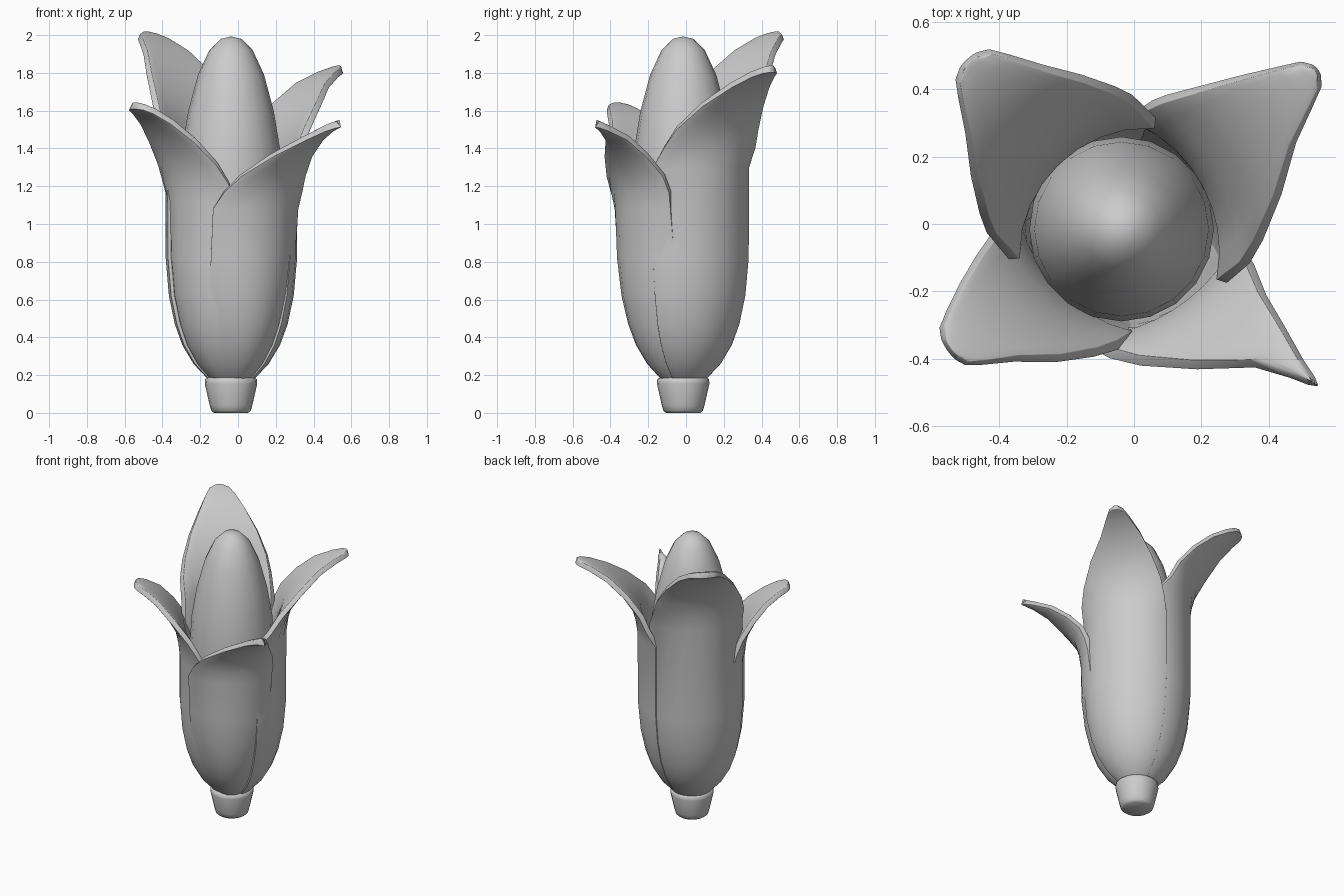
import bpy, bmesh, math
from mathutils import Vector

if "Cube" in bpy.data.objects:
    bpy.data.objects.remove(bpy.data.objects["Cube"], do_unlink=True)

CENTRE = Vector((-0.037, -0.015, 0))

grey = bpy.data.materials.new("soft grey")
grey.use_nodes = True
grey.diffuse_color = (0.6, 0.6, 0.6, 1)
grey.node_tree.nodes["Principled BSDF"].inputs["Base Color"].default_value = (0.6, 0.6, 0.6, 1)


def finish(name, bm):
    mesh = bpy.data.meshes.new(name)
    bm.to_mesh(mesh)
    bm.free()
    mesh.materials.append(grey)
    obj = bpy.data.objects.new(name, mesh)
    bpy.context.collection.objects.link(obj)
    bpy.ops.object.select_all(action="DESELECT")
    obj.select_set(True)
    bpy.context.view_layer.objects.active = obj
    bpy.ops.object.shade_smooth_by_angle(angle=math.radians(60))
    return obj


def lathe(name, profile, sides):
    """Spin a radius/height profile round the central axis."""
    bm = bmesh.new()
    verts = [bm.verts.new(CENTRE + Vector((r, 0, z))) for r, z in profile]
    edges = [bm.edges.new(pair) for pair in zip(verts, verts[1:])]
    bmesh.ops.spin(bm, geom=verts + edges, cent=CENTRE, axis=(0, 0, 1),
                   angle=math.tau, steps=sides, use_merge=True)
    bmesh.ops.remove_doubles(bm, verts=bm.verts, dist=0.0005)
    bmesh.ops.recalc_face_normals(bm, faces=bm.faces)
    finish(name, bm)


# Cup of the husk: radius and height below the shoulder
BODY = [(0.115, 0.17), (0.2, 0.26), (0.26, 0.36), (0.3, 0.47), (0.332, 0.62), (0.35, 0.82)]
# Flare: height fraction, outward fraction, width ratio, sag of the edges
FLARE = [(0.2, 0.03, 0.98, 0.09), (0.4, 0.1, 0.9, 0.06), (0.64, 0.3, 0.7, 0.03),
         (0.84, 0.58, 0.45, 0.02), (0.95, 0.82, 0.27, 0.01), (0.99, 0.95, 0.17, 0.005),
         (1.0, 1.0, 0.08, 0.005)]
COLUMNS = 8


def leaf(name, tip, mid, half, shoulder, swell, taper, pinch):
    """Cupped leaf, thick along its spine, that narrows and bends out to its tip."""
    reach = Vector(tip) - CENTRE
    out = reach.xy.length
    mid, half = math.radians(mid), math.radians(half)
    turn = (math.atan2(reach.y, reach.x) - mid + math.pi) % math.tau - math.pi
    rim = 0.352 + swell

    # Rows: radius, height, half width, edge sag, direction, thickness of the spine
    rows = []
    for r, z in BODY + [(0.352, shoulder)]:
        r += swell * min(1, z)
        squeeze = 1 + pinch * max(0, 1 - z / 1.1)
        rows.append((r, z, r * math.sin(half), r * (1 - math.cos(half)) * squeeze, mid, 1))
    for tz, tr, ratio, sag in FLARE:
        rows.append((rim + (out - rim) * tr, shoulder + (reach.z - 0.018 - shoulder) * tz,
                     rim * math.sin(half) * ratio ** taper, sag,
                     mid + turn * min(1, tz * 1.2), 1 - 0.5 * tz))

    bm = bmesh.new()
    grid, weights = [], []
    for r, z, width, sag, angle, thick in rows:
        d = Vector((math.cos(angle), math.sin(angle), 0))
        p = Vector((-d.y, d.x, 0))
        line = []
        for j in range(COLUMNS + 1):
            u = 2 * j / COLUMNS - 1
            drop = sag * (1 - math.cos(half * u)) / (1 - math.cos(half))
            side = width * math.sin(half * u) / math.sin(half)
            line.append(bm.verts.new(CENTRE + d * (r - drop) + p * side + Vector((0, 0, z))))
            weights.append(0.42 + (thick - 0.42) * (1 - u * u))
        grid.append(line)
    for low, high in zip(grid, grid[1:]):
        for j in range(COLUMNS):
            bm.faces.new((low[j], low[j + 1], high[j + 1], high[j]))
    obj = finish(name, bm)

    group = obj.vertex_groups.new(name="thickness")
    for index, weight in enumerate(weights):
        group.add([index], weight, "REPLACE")
    solid = obj.modifiers.new("thickness", "SOLIDIFY")
    solid.thickness = 0.08
    solid.offset = -1
    solid.vertex_group = group.name
    bevel = obj.modifiers.new("soft rim", "BEVEL")
    bevel.width = 0.014
    bevel.segments = 3
    bevel.limit_method = "ANGLE"
    bevel.angle_limit = math.radians(50)


# Cob and stem
lathe("cob", [(0, 0.17), (0.1, 0.2), (0.2, 0.5), (0.255, 0.85), (0.274, 1.15), (0.259, 1.4),
              (0.226, 1.6), (0.175, 1.79), (0.115, 1.92), (0.055, 1.98), (0, 1.993)], 20)
lathe("stem", [(0, 0), (0.09, 0), (0.105, 0.012), (0.113, 0.04), (0.139, 0.155),
               (0.137, 0.178), (0.125, 0.187), (0, 0.187)], 20)

# Four husk leaves
leaf("front_left_leaf", (0.545, -0.48, 1.53), -58, 47, 1.08, 0.012, 1.6, 0.9)
leaf("front_right_leaf", (-0.555, -0.375, 1.625), 225, 50, 1.12, -0.015, 0.75, 0.7)
leaf("back_left_leaf", (0.545, 0.46, 1.82), 28, 55, 1.3, 0.0, 1.0, 0.0)
leaf("back_right_leaf", (-0.495, 0.49, 2.0), 134, 61, 1.45, -0.005, 0.85, 0.0)
